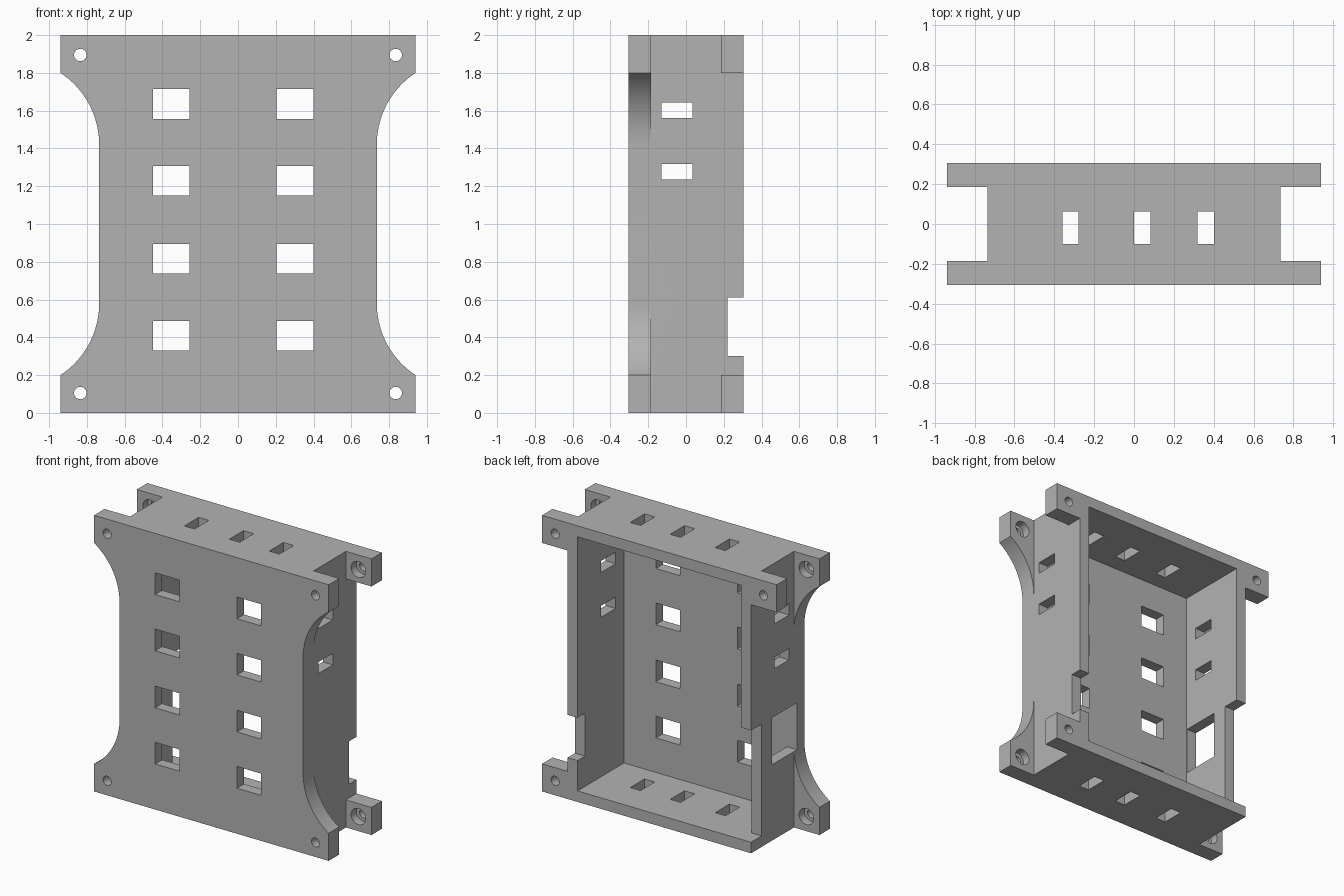
import bpy, bmesh, math
from mathutils import Matrix, Vector

if "Cube" in bpy.data.objects:
    bpy.data.objects.remove(bpy.data.objects["Cube"])

W, T, WALL, FL = 0.94, 0.305, 0.735, 0.12   # half width, half depth, wall face, flange depth
THK = 0.08                                  # sheet thickness
INNER = T - FL


def finish(name, bm):
    bmesh.ops.recalc_face_normals(bm, faces=bm.faces)
    mesh = bpy.data.meshes.new(name)
    bm.to_mesh(mesh)
    bm.free()
    obj = bpy.data.objects.new(name, mesh)
    bpy.context.collection.objects.link(obj)
    return obj


def box(name, x, y, z):
    bm = bmesh.new()
    bmesh.ops.create_cube(bm, size=1)
    for v in bm.verts:
        v.co = Vector([(a + b) / 2 + c * (b - a) for (a, b), c in zip((x, y, z), v.co)])
    return finish(name, bm)


def rod(name, x, z, radius, y0, y1):
    bm = bmesh.new()
    m = Matrix.Translation((x, (y0 + y1) / 2, z)) @ Matrix.Rotation(math.pi / 2, 4, 'X')
    bmesh.ops.create_cone(bm, cap_ends=True, segments=32, radius1=radius,
                          radius2=radius, depth=y1 - y0, matrix=m)
    return finish(name, bm)


def cut(cutter):
    mod = case.modifiers.new("cut", 'BOOLEAN')
    mod.operation, mod.solver, mod.object = 'DIFFERENCE', 'EXACT', cutter
    bpy.context.view_layer.objects.active = case
    bpy.ops.object.modifier_apply(modifier=mod.name)
    bpy.data.objects.remove(cutter)


def span(side, a, b):
    return tuple(sorted((side * a, side * b)))


def waist_cutter(side):
    # Flange waist: straight side with a round flare at each end
    r, c = 0.455, 0.42
    end = math.asin(0.38 / r)
    arc = [(WALL + r - r * math.cos(end * i / 20), c + r * math.sin(end * i / 20))
           for i in range(21)]
    arc[-1] = (W, 0.8)
    pts = [(1.2, 0.8)] + arc[::-1] + [(x, -z) for x, z in arc] + [(1.2, -0.8)]
    bm = bmesh.new()
    face = bm.faces.new([bm.verts.new((side * x, -0.4, 1 + z)) for x, z in pts])
    ext = bmesh.ops.extrude_face_region(bm, geom=[face])["geom"]
    bmesh.ops.translate(bm, vec=(0, 0.4, 0),
                        verts=[e for e in ext if isinstance(e, bmesh.types.BMVert)])
    return finish("waist_cutter", bm)


# Solid block, hollowed from the back
case = box("open_back_case", (-W, W), (-T, T), (0, 2))
cut(box("cavity", (-WALL + THK, WALL - THK), (-T + THK, 1), (THK, 2 - THK)))

# Side channels, waisted front flange, back corner tabs (lower right tab absent)
for side in (1, -1):
    cut(box("channel", span(side, WALL, 1.2), (-INNER, INNER), (-1, 3)))
    cut(box("tab_gap", span(side, WALL, 1.2), (0, 1), (0.2 if side > 0 else -1, 1.8)))
    cut(waist_cutter(side))

# Wall notches and the large cable opening
cut(box("left_notch", (0.5, 1.2), (0.22, 1), (0.3, 0.61)))
cut(box("right_notch", (-1.2, -0.5), (INNER, 1), (THK, 0.89)))
cut(box("cable_opening", (-1.2, -0.5), (-0.22, 0.065), (0.55, 0.89)))

# Front windows
for x in (-0.45, 0.205):
    for z in (0.33, 0.737, 1.15, 1.557):
        cut(box("front_window", (x, x + 0.194), (-1, 0), (z, z + 0.157)))

# Slots through both side walls, and through top and bottom
for z in (1.235, 1.56):
    cut(box("side_slot", (-2, 2), (-0.13, 0.035), (z, z + 0.083)))
for x in (-0.36, 0, 0.32):
    cut(box("vent_slot", (x, x + 0.082), (-0.1, 0.063), (-1, 3)))

# Screw holes, counterbored on the inner faces of the flanges
for x in (-0.835, 0.835):
    for z in (0.105, 1.895):
        cut(rod("screw_hole", x, z, 0.033, -1, 1))
        cut(rod("counterbore", x, z, 0.058, -INNER - 0.06, INNER + 0.06))

# One plain grey finish
grey = bpy.data.materials.new("plain_grey")
grey.use_nodes = True
colour = (0.45, 0.45, 0.45, 1)
grey.diffuse_color = colour
grey.node_tree.nodes["Principled BSDF"].inputs["Base Color"].default_value = colour
case.data.materials.clear()
case.data.materials.append(grey)
for p in case.data.polygons:
    p.material_index = 0

bpy.ops.object.select_all(action='DESELECT')
case.select_set(True)
bpy.context.view_layer.objects.active = case
bpy.ops.object.shade_smooth_by_angle(angle=math.radians(30))
